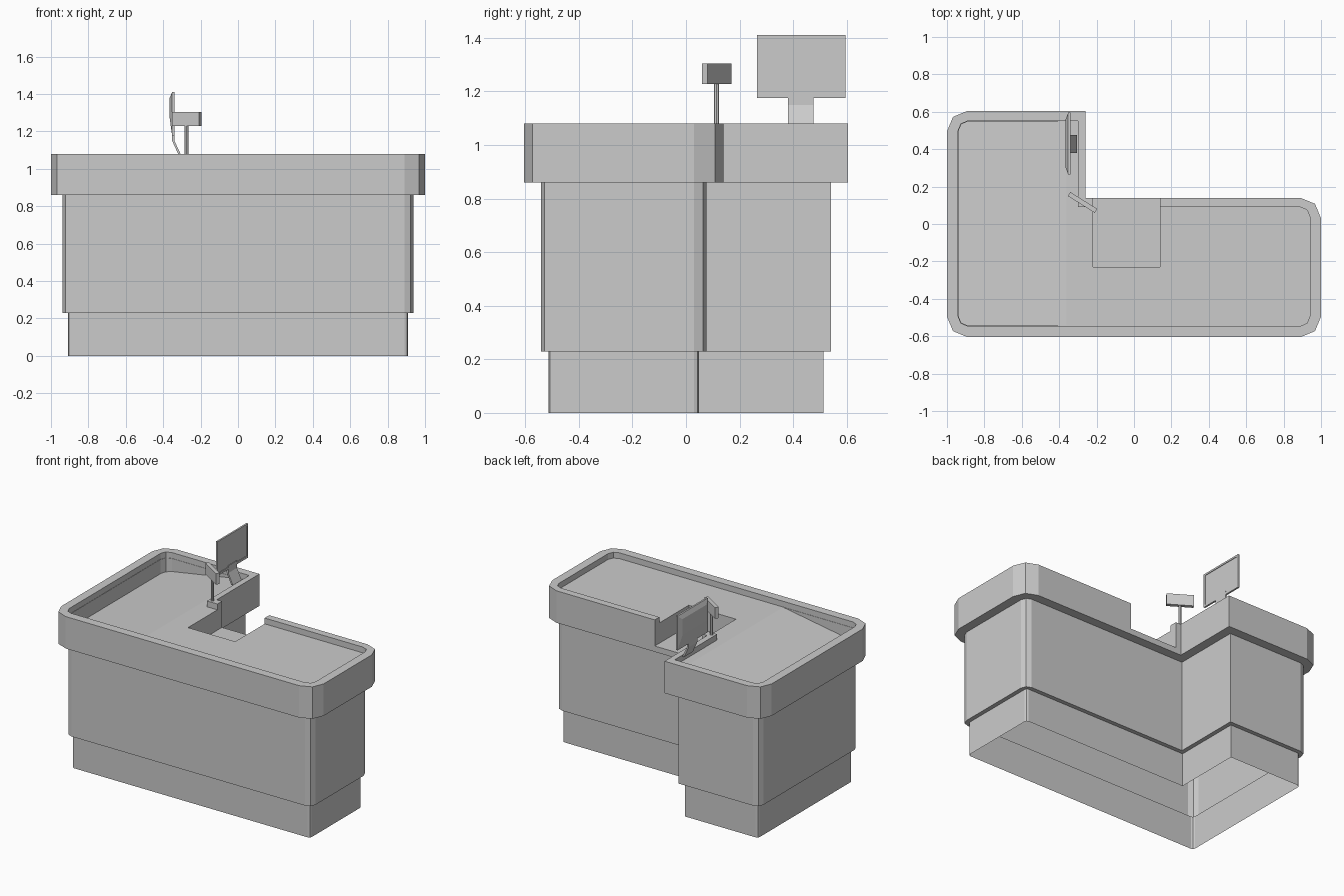
import bpy, bmesh
from math import radians, sin, cos, pi
from mathutils import Matrix, Vector

if "Cube" in bpy.data.objects:
    bpy.data.objects.remove(bpy.data.objects["Cube"])


def finish(name, bm, recalc=True):
    if recalc:
        bmesh.ops.recalc_face_normals(bm, faces=bm.faces[:])
    me = bpy.data.meshes.new(name)
    bm.to_mesh(me)
    bm.free()
    ob = bpy.data.objects.new(name, me)
    bpy.context.collection.objects.link(ob)
    return ob


def loft(name, loops, caps=True):
    """Skin a stack of equal-length point loops."""
    bm = bmesh.new()
    rings = [[bm.verts.new(p) for p in lp] for lp in loops]
    n = len(rings[0])
    for a, b in zip(rings, rings[1:]):
        for i in range(n):
            j = (i + 1) % n
            bm.faces.new((a[i], a[j], b[j], b[i]))
    if caps:
        bm.faces.new(rings[0][::-1])
        bm.faces.new(rings[-1])
    return finish(name, bm, recalc=caps)


def box(name, lo, hi, rot=0):
    lo, hi = Vector(lo), Vector(hi)
    bm = bmesh.new()
    m = (Matrix.Translation((lo + hi) / 2) @ Matrix.Rotation(rot, 4, 'Z')
         @ Matrix.Diagonal((*(hi - lo), 1)))
    bmesh.ops.create_cube(bm, size=1, matrix=m)
    return finish(name, bm)


def arc(cx, cy, r, start):
    return [(cx + r * cos(start + k * pi / 4), cy + r * sin(start + k * pi / 4))
            for k in range(3)]


def outline(x, yf, yb, ym, xi, r):
    """L-shaped plan with three softened corners."""
    return (arc(-x + r, yf + r, r, pi) + arc(x - r, yf + r, r, 1.5 * pi)
            + arc(x - r, ym - r, r, 0) + [(xi, ym), (xi, yb)]
            + arc(-x + r, yb - r, r, pi / 2))


def inset(d):
    return outline(1 - d, -.605 + d, .605 - d, .14 - d, -.26 - d, .11 - d)


def at(pts, z):
    return [(x, y, z) for x, y in pts]


# plinth and body: hollow shell, open underneath
plinth, body, rim = inset(.092), inset(.063), inset(0)
loft("counter_body", [at(plinth, 0), at(plinth, .23), at(body, .23),
                      at(body, .86), at(rim, .86)], caps=False)

# worktop band, with a shallow tray, a sloping bay and a notch cut out
top = loft("worktop", [at(rim, .86), at(rim, 1.08)])
tray = outline(.94, -.545, .55, .09, -.30, .05)
bay = (arc(-.888, -.493, .05, pi) + [(-.36, -.543), (-.36, .548)]
       + arc(-.888, .498, .05, pi / 2))
slope = [(x, y, 1.04 + (x + .36) * .17) for x, y in bay]
cutters = [loft("tray_cutter", [at(tray, 1.04), at(tray, 1.3)]),
           loft("bay_cutter", [slope, at(bay, 1.25)]),
           box("notch_cutter", (-.22, -.23, .90), (.14, .2, 1.35))]
bpy.context.view_layer.objects.active = top
for c in cutters:
    c.hide_render = True
    mod = top.modifiers.new("cut", 'BOOLEAN')
    mod.operation, mod.solver, mod.object = 'DIFFERENCE', 'EXACT', c
    bpy.ops.object.modifier_apply(modifier=mod.name)
for c in cutters:
    bpy.data.objects.remove(c)

# leave the underside of the worktop open to the hollow body
bm = bmesh.new()
bm.from_mesh(top.data)
under = [f for f in bm.faces if max(v.co.z for v in f.verts) < .8605]
bmesh.ops.delete(bm, geom=under, context='FACES')
bm.to_mesh(top.data)
bm.free()

# customer display on a thin pole
bm = bmesh.new()
bmesh.ops.create_cone(bm, cap_ends=True, segments=8, radius1=.01, radius2=.01,
                      depth=.16, matrix=Matrix.Translation((-.275, .114, 1.155)))
finish("display_pole", bm)
box("customer_display", (-.36, .1025, 1.228), (-.19, .1275, 1.304), radians(-32))


# monitor: recessed screen in front, tapered back
def rect(x, y0, y1, z0, z1):
    return [(x, y0, z0), (x, y1, z0), (x, y1, z1), (x, y0, z1)]


loft("monitor", [rect(-.365, .30, .56, 1.27, 1.38),
                 rect(-.352, .265, .595, 1.175, 1.41),
                 rect(-.340, .265, .595, 1.175, 1.41),
                 rect(-.340, .278, .582, 1.19, 1.398),
                 rect(-.344, .278, .582, 1.19, 1.398)])

# bent monitor stand
path = [(-.305, 1.075), (-.340, 1.15), (-.340, 1.2),
        (-.352, 1.2), (-.352, 1.15), (-.318, 1.075)]
loft("monitor_stand", [[(x, y, z) for x, z in path] for y in (.38, .475)])
